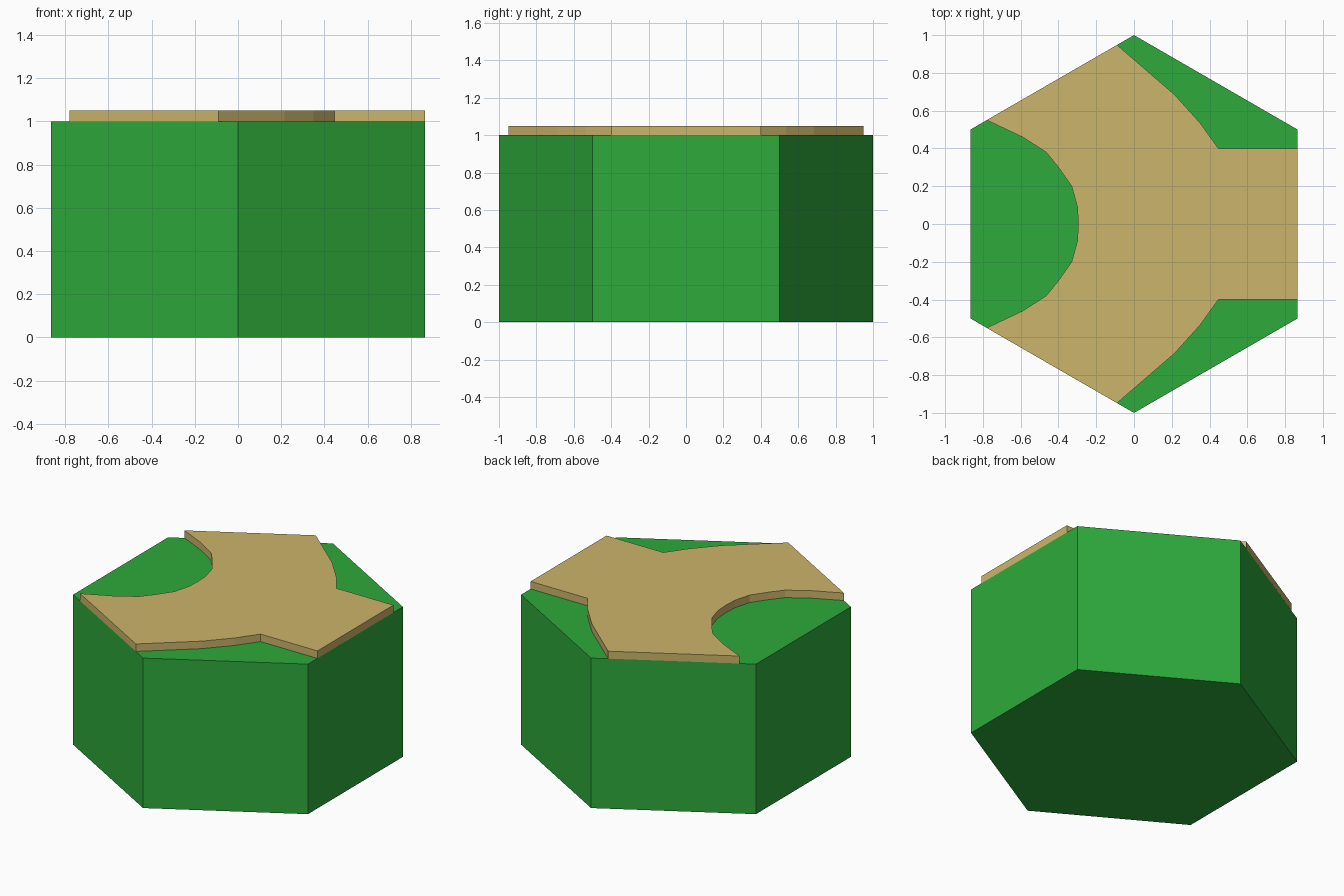
import bpy, bmesh, math

if "Cube" in bpy.data.objects:
    bpy.data.objects.remove(bpy.data.objects["Cube"])


def material(name, rgb):
    mat = bpy.data.materials.new(name)
    mat.diffuse_color = (*rgb, 1)
    mat.use_nodes = True
    mat.node_tree.nodes["Principled BSDF"].inputs["Base Color"].default_value = mat.diffuse_color
    return mat


def slab(name, outline, z0, z1, mat):
    """Extrude a counter-clockwise outline from z0 to z1."""
    bm = bmesh.new()
    base = bm.faces.new([bm.verts.new((x, y, z0)) for x, y in outline])
    out = bmesh.ops.extrude_face_region(bm, geom=[base], use_keep_orig=True)
    top = [g for g in out["geom"] if isinstance(g, bmesh.types.BMVert)]
    bmesh.ops.translate(bm, vec=(0, 0, z1 - z0), verts=top)
    bmesh.ops.recalc_face_normals(bm, faces=bm.faces)
    mesh = bpy.data.meshes.new(name)
    bm.to_mesh(mesh)
    bm.free()
    mesh.materials.append(mat)
    obj = bpy.data.objects.new(name, mesh)
    bpy.context.collection.objects.link(obj)
    return obj


green = material("grass_green", (0.027, 0.40, 0.044))
tan = material("path_sand", (0.60, 0.46, 0.145))

# Hexagonal tile with corners pointing along y
hexagon = [(math.cos(math.radians(30 + 60 * i)), math.sin(math.radians(30 + 60 * i)))
           for i in range(6)]
slab("grass_tile", hexagon, 0, 1, green)

# Raised three-way path: half outline from the right edge to the left bay, mirrored in y
half = [(0.866, 0.40), (0.447, 0.40), (0.35, 0.535), (0.215, 0.685), (-0.09, 0.948),
        (-0.78, 0.55), (-0.59, 0.46), (-0.465, 0.38), (-0.40, 0.30), (-0.33, 0.20),
        (-0.30, 0.09)]
outline = half + [(-0.295, 0)] + [(x, -y) for x, y in reversed(half)]
slab("path", outline, 1, 1.05, tan)
